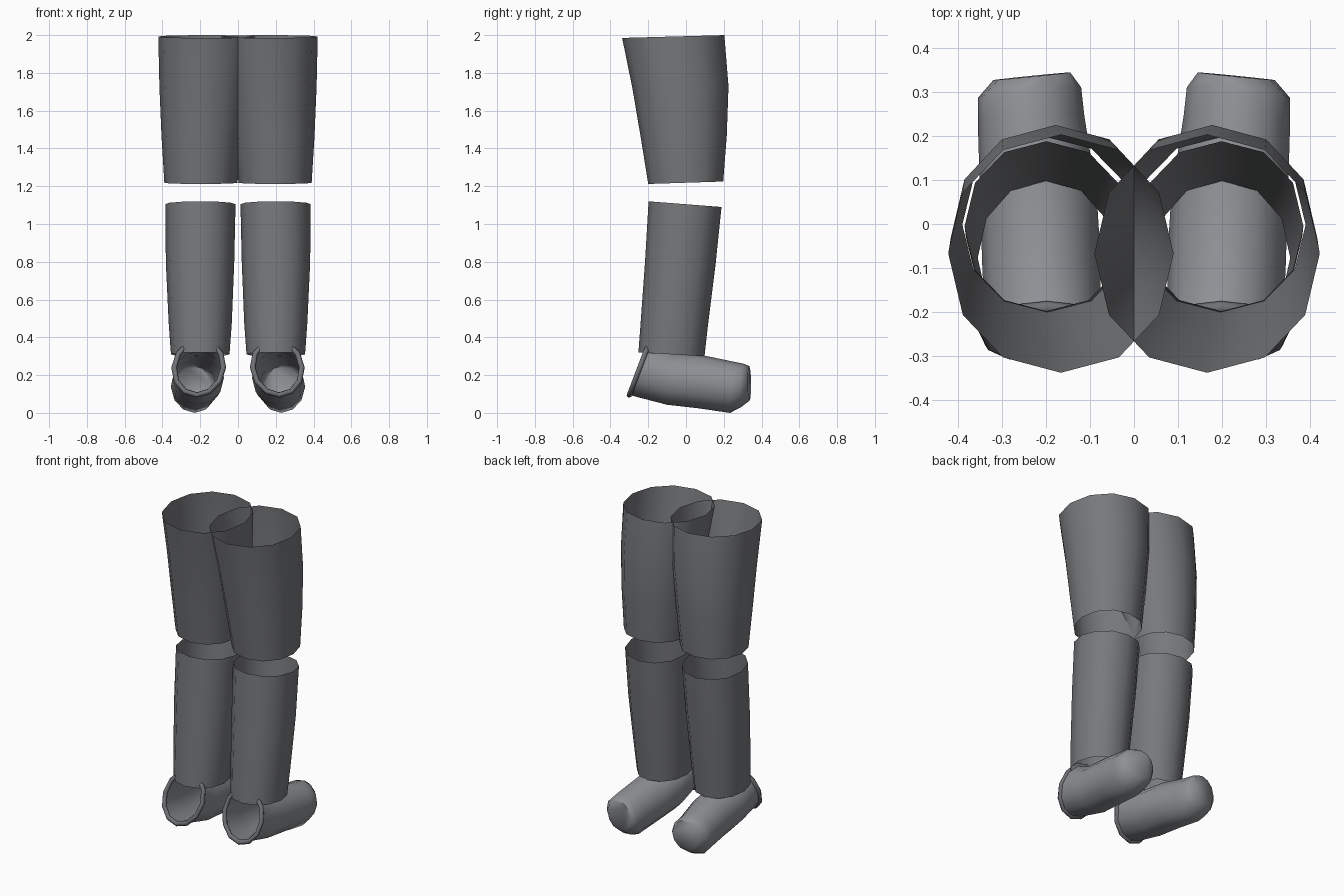
import bpy, bmesh, math

if "Cube" in bpy.data.objects:
    bpy.data.objects.remove(bpy.data.objects["Cube"])

SIDES = 12


def material(name, rgb):
    m = bpy.data.materials.new(name)
    m.diffuse_color = (*rgb, 1)
    m.use_nodes = True
    m.node_tree.nodes["Principled BSDF"].inputs["Base Color"].default_value = m.diffuse_color
    return m


CLOTH = material("dark_grey_sleeve", (0.185, 0.19, 0.20))
SHOE = material("grey_shoe", (0.27, 0.28, 0.30))
RIM = material("dark_grey_rim", (0.16, 0.165, 0.18))


def finish(bm, name, mat):
    me = bpy.data.meshes.new(name)
    bmesh.ops.recalc_face_normals(bm, faces=bm.faces)
    bm.to_mesh(me)
    bm.free()
    me.materials.append(mat)
    ob = bpy.data.objects.new(name, me)
    bpy.context.collection.objects.link(ob)
    bpy.ops.object.select_all(action='DESELECT')
    ob.select_set(True)
    bpy.context.view_layer.objects.active = ob
    bpy.ops.object.shade_smooth_by_angle(angle=math.radians(70))
    return ob


def loft(name, mat, rings, cap=False, closed=False):
    bm = bmesh.new()
    vr = [[bm.verts.new(p) for p in r] for r in rings]
    pairs = list(zip(vr, vr[1:]))
    if closed:
        pairs.append((vr[-1], vr[0]))
    for a, b in pairs:
        n = len(a)
        for i in range(n):
            j = (i + 1) % n
            bm.faces.new((a[i], a[j], b[j], b[i]))
    if cap:
        bm.faces.new(vr[-1])
    return finish(bm, name, mat)


def power(v, e):
    return math.copysign(abs(v) ** e, v)


def leg_ring(s, x0, x1, y0, z0, y1, z1, e=0.96):
    """Tilted ring: x range, then front (y, z) and back (y, z)."""
    pts = []
    for i in range(SIDES):
        a = 2 * math.pi * i / SIDES + math.pi / 2
        c, t = power(round(math.cos(a), 6), e), power(round(math.sin(a), 6), e)
        f = (t + 1) / 2
        pts.append((s * ((x0 + x1) / 2 + c * (x1 - x0) / 2),
                    y0 + (y1 - y0) * f, z0 + (z1 - z0) * f))
    return pts


def shoe_ring(s, x0, x1, yb, zb, yt, zt, roll=0.0, splay=0.0, n=12):
    """Upright ring: x range, then bottom (y, z) and top (y, z)."""
    pts = []
    for i in range(n):
        a = 2 * math.pi * i / n + math.pi / 2
        c, t = math.cos(a), math.sin(a)
        f = (t + 1) / 2
        x = (x0 + x1) / 2 + c * (x1 - x0) / 2
        pts.append((s * (x - roll * t), yb + (yt - yb) * f - splay * (x - 0.2),
                    zb + (zt - zb) * f))
    return pts


def rim_rings(path, r=0.015):
    """Rounded roll around a closed path, lying in the opening plane."""
    n = len(path)
    c = [sum(p[k] for p in path) / n for k in range(3)]
    axis = (0, 0.945, -0.33)
    rings = []
    for p in path:
        d = [p[k] - c[k] for k in range(3)]
        m = math.sqrt(sum(v * v for v in d))
        ring = []
        for q in range(6):
            a = q * math.pi / 3
            ring.append(tuple(p[k] + r * (math.cos(a) * d[k] / m + math.sin(a) * axis[k])
                              for k in range(3)))
        rings.append(ring)
    return rings


for side, s in (("right", 1), ("left", -1)):
    # Upper leg: open tapered sleeve
    loft(side + "_upper_leg", CLOTH, [
        leg_ring(s, -0.09, 0.422, -0.338, 1.985, 0.203, 2.0),
        leg_ring(s, -0.06, 0.416, -0.284, 1.72, 0.225, 1.73),
        leg_ring(s, -0.025, 0.405, -0.24, 1.46, 0.216, 1.47),
        leg_ring(s, 0.003, 0.39, -0.2, 1.212, 0.197, 1.225)])
    # Lower leg: open sleeve leaning forward at the ankle
    loft(side + "_lower_leg", CLOTH, [
        leg_ring(s, 0.013, 0.385, -0.198, 1.12, 0.188, 1.09),
        leg_ring(s, 0.02, 0.382, -0.217, 0.8, 0.157, 0.79),
        leg_ring(s, 0.033, 0.367, -0.24, 0.48, 0.117, 0.47),
        leg_ring(s, 0.045, 0.355, -0.252, 0.32, 0.098, 0.3)])
    # Shoe: tube open at one end, rounded at the other
    opening = shoe_ring(s, 0.078, 0.338, -0.30, 0.095, -0.19, 0.385, 0.01)
    loft(side + "_shoe", SHOE, [
        opening,
        shoe_ring(s, 0.075, 0.345, -0.1, 0.043, -0.08, 0.325),
        shoe_ring(s, 0.085, 0.35, 0.06, 0.025, 0.08, 0.307),
        shoe_ring(s, 0.113, 0.355, 0.235, 0.0, 0.25, 0.272, -0.005, 0.05),
        shoe_ring(s, 0.12, 0.354, 0.295, 0.03, 0.31, 0.26, -0.005, 0.1),
        shoe_ring(s, 0.145, 0.32, 0.34, 0.065, 0.338, 0.248, 0, 0.1)], cap=True)
    # Rolled rim around the shoe opening
    loft(side + "_shoe_rim", RIM, rim_rings(opening), closed=True)
